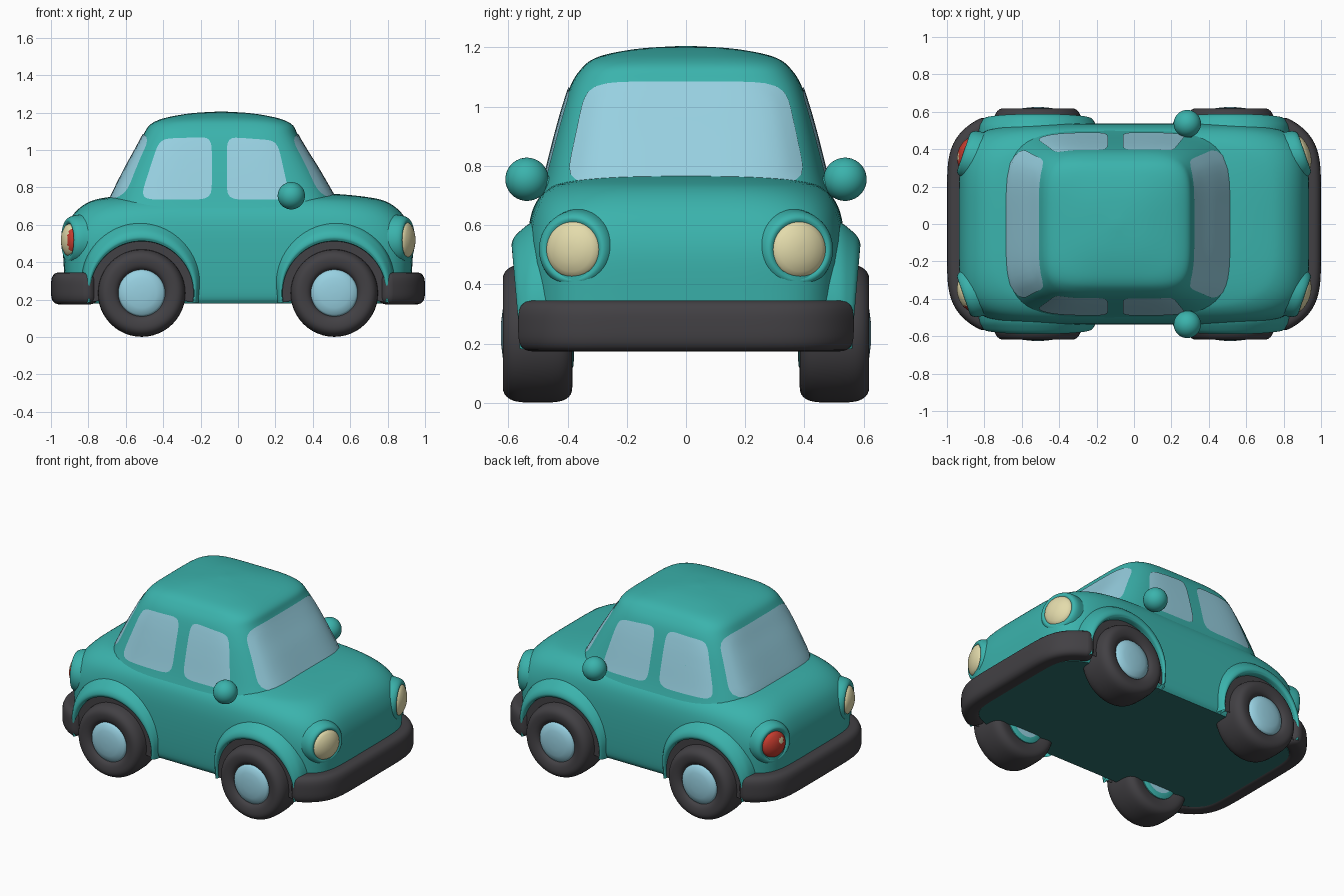
import bpy, bmesh, math
from math import sin, cos, pi, radians
from mathutils import Vector, Matrix
from mathutils.bvhtree import BVHTree

if "Cube" in bpy.data.objects:
    bpy.data.objects.remove(bpy.data.objects["Cube"])


def material(name, rgb):
    m = bpy.data.materials.new(name)
    m.diffuse_color = (*rgb, 1)
    m.use_nodes = True
    m.node_tree.nodes["Principled BSDF"].inputs["Base Color"].default_value = m.diffuse_color
    return m


TEAL = material("teal paint", (0.043, 0.45, 0.415))
DARK = material("dark rubber", (0.055, 0.052, 0.058))
BLUE = material("pale blue glass", (0.31, 0.63, 0.75))
CREAM = material("cream lens", (0.77, 0.71, 0.41))
RED = material("red lens", (0.56, 0.045, 0.028))
UNDER = material("dark teal underside", (0.027, 0.165, 0.155))


def skin(name, rings, mats, closed=True, caps=True, mirror="", out=None, rule=None):
    """Join equal rings of points into one smooth surface."""
    bm = bmesh.new()
    vs = [[bm.verts.new(p) for p in r] for r in rings]
    n = len(rings[0])
    for a, b in zip(vs, vs[1:]):
        for i in range(n if closed else n - 1):
            j = (i + 1) % n
            bm.faces.new((a[i], a[j], b[j], b[i]))
    if caps:
        bm.faces.new(vs[0])
        bm.faces.new(vs[-1])
    bmesh.ops.recalc_face_normals(bm, faces=bm.faces)
    if out is not None:
        bm.normal_update()
        if sum(f.normal.dot(Vector(out)) * f.calc_area() for f in bm.faces) < 0:
            bmesh.ops.reverse_faces(bm, faces=bm.faces)
    if rule:
        for f in bm.faces:
            f.material_index = rule(f.calc_center_median())
    me = bpy.data.meshes.new(name)
    bm.to_mesh(me)
    bm.free()
    for m in mats:
        me.materials.append(m)
    ob = bpy.data.objects.new(name, me)
    bpy.context.collection.objects.link(ob)
    bpy.ops.object.select_all(action='DESELECT')
    ob.select_set(True)
    bpy.context.view_layer.objects.active = ob
    bpy.ops.object.shade_smooth_by_angle(angle=radians(50))
    if mirror:
        mod = ob.modifiers.new("mirror", 'MIRROR')
        mod.use_axis = ("x" in mirror, "y" in mirror, False)
    return ob


def superellipse(t, n):
    c, s = cos(t), sin(t)
    r = (abs(c) ** n + abs(s) ** n) ** (-1 / n)
    return r * c, r * s


def smooth_rows(rows, steps=5):
    """Catmull-Rom interpolation between rows of numbers."""
    res = []
    for i in range(len(rows) - 1):
        p0, p1, p2 = rows[max(i - 1, 0)], rows[i], rows[i + 1]
        p3 = rows[min(i + 2, len(rows) - 1)]
        for k in range(steps):
            t = k / steps
            res.append([0.5 * (2 * b + (c - a) * t + (2 * a - 5 * b + 4 * c - d) * t * t
                               + (3 * b - a - 3 * c + d) * t ** 3)
                        for a, b, c, d in zip(p0, p1, p2, p3)])
    return res + [list(rows[-1])]


def shell(name, rows, mats, seg=112, **kw):
    """Stack of superellipse outlines: z, x min, x max, half width, squareness."""
    rings = []
    for z, x0, x1, b, n in smooth_rows(rows):
        pts = [superellipse(2 * pi * i / seg, n) for i in range(seg)]
        rings.append([((x0 + x1) / 2 + u * (x1 - x0) / 2, v * b, z) for u, v in pts])
    return skin(name, rings, mats, **kw)


def lathe(name, profile, mat4, mats, a0=0.0, a1=2 * pi, seg=48, **kw):
    full = a1 - a0 > 2 * pi - 0.01
    count = seg if full else seg + 1
    angles = [a0 + (a1 - a0) * i / seg for i in range(count)]
    rings = [[mat4 @ Vector((r * cos(t), r * sin(t), h)) for t in angles] for r, h in profile]
    return skin(name, rings, mats, closed=full, **kw)


# lower body with dark underside
shell("lower_body", [
    (0.18, -0.905, 0.905, 0.505, 6), (0.22, -0.92, 0.92, 0.525, 6),
    (0.35, -0.93, 0.93, 0.535, 6), (0.50, -0.935, 0.935, 0.537, 6),
    (0.60, -0.912, 0.912, 0.53, 5.5), (0.67, -0.868, 0.868, 0.51, 5),
    (0.72, -0.80, 0.80, 0.47, 4.5), (0.745, -0.71, 0.71, 0.42, 4),
    (0.765, -0.52, 0.52, 0.32, 3), (0.775, -0.25, 0.25, 0.16, 2.5),
    (0.777, -0.02, 0.02, 0.02, 2)], [TEAL, UNDER], rule=lambda c: int(c.z < 0.181))

# cabin with roof
cabin = shell("cabin", [
    (0.64, -0.74, 0.58, 0.515, 4.5), (0.70, -0.70, 0.545, 0.495, 4.5),
    (0.77, -0.67, 0.505, 0.475, 4.5), (0.90, -0.605, 0.43, 0.442, 4.7),
    (1.00, -0.55, 0.367, 0.414, 5), (1.08, -0.507, 0.32, 0.386, 5),
    (1.13, -0.475, 0.295, 0.352, 5), (1.16, -0.425, 0.245, 0.315, 4.5),
    (1.18, -0.35, 0.17, 0.255, 3.5), (1.197, -0.24, 0.06, 0.15, 3),
    (1.205, -0.11, -0.07, 0.02, 2)], [TEAL])
tree = BVHTree.FromPolygons([v.co for v in cabin.data.vertices],
                            [p.vertices for p in cabin.data.polygons])


def window(name, corners, origin, mirror=""):
    """Rounded pane projected on the cabin; corners run bottom a, b, then top b, a."""
    c = [Vector(p) for p in corners]
    far = Vector(origin)
    direction = -far.normalized()
    rings = []
    for s in [0.001] + [k / 10 for k in range(1, 11)]:
        ring = []
        for i in range(64):
            u, v = superellipse(2 * pi * i / 64, 7)
            u, v = (u * s + 1) / 2, (v * s + 1) / 2
            p = c[0].lerp(c[1], u).lerp(c[3].lerp(c[2], u), v)
            start = Vector((p.x, far.y, p.y)) if far.y else Vector((far.x, p.x, p.y))
            ring.append(tree.ray_cast(start, direction)[0] - direction * 0.005)
        rings.append(ring)
    return skin(name, rings, [BLUE], caps=False, mirror=mirror, out=-direction)


# windows
window("rear_side_window", [(-0.525, 0.735), (-0.14, 0.735), (-0.14, 1.07), (-0.42, 1.06)], (0, 2, 0), "y")
window("front_side_window", [(-0.06, 0.735), (0.28, 0.735), (0.21, 1.05), (-0.06, 1.07)], (0, 2, 0), "y")
glass = [(-0.41, 0.735), (0.41, 0.735), (0.335, 1.085), (-0.335, 1.085)]
window("windshield", glass, (2, 0, 0))
window("rear_window", glass, (-2, 0, 0))

# wheels
axle = Matrix.Translation((0.515, 0, 0.235)) @ Matrix.Rotation(-pi / 2, 4, 'X')
lathe("tires", smooth_rows([(0.11, 0.40), (0.15, 0.388), (0.195, 0.385), (0.222, 0.405),
                            (0.233, 0.45), (0.233, 0.55), (0.222, 0.595), (0.195, 0.617),
                            (0.155, 0.615), (0.13, 0.60), (0.118, 0.57)], 3),
      axle, [DARK], mirror="xy")
lathe("hubcaps", [(0.126, 0.57), (0.125, 0.597), (0.115, 0.608), (0.08, 0.619),
                  (0.04, 0.624), (0.004, 0.625)], axle, [BLUE], mirror="xy")
lathe("inner_hubs", [(0.13, 0.42), (0.128, 0.388), (0.11, 0.38), (0.095, 0.379), (0.004, 0.378)],
      axle, [TEAL, BLUE], mirror="xy",
      rule=lambda c: int((c - Vector((0.515, c.y, 0.235))).length < 0.09))

# wheel arches: flared lips that get thinner towards the sill, with dark wells behind
rings = []
for r, h in smooth_rows([(0.277, 0.45), (0.277, 0.565), (0.285, 0.583), (0.30, 0.589),
                         (0.325, 0.58), (0.35, 0.555), (0.375, 0.52), (0.39, 0.47)], 3):
    ring = []
    for i in range(49):
        t = -0.18 + (pi + 0.36) * i / 48
        up = max(0, sin(t))
        rad = 0.277 + (r - 0.277) * (0.3 + 0.7 * up)
        y = h if h < 0.53 else 0.53 + (h - 0.53) * (0.55 + 0.45 * up)
        ring.append((0.515 + rad * cos(t), y, 0.235 + rad * sin(t)))
    rings.append(ring)
skin("wheel_arches", rings, [TEAL], closed=False, caps=False, mirror="xy", out=(0, 1, 0))
lathe("wheel_wells", [(0.05, 0.543), (0.279, 0.543)], axle, [DARK], a0=pi - 0.18,
      a1=2 * pi + 0.18, caps=False, mirror="xy", out=(0, 1, 0))

# bumpers: rounded section swept along a bent path
path = []
for i in range(-24, 25):
    t = sin(i / 24 * pi / 2)
    slope = -0.14 * 7 * abs(t) ** 6 * (1 if t > 0 else -1) / 0.508
    path.append((Vector((0.938 - 0.14 * abs(t) ** 7, t * 0.508, 0.26)),
                 Vector((slope, 1, 0)).normalized(), 1.0))
ends = [(0.015, 0.94), (0.028, 0.82), (0.036, 0.65), (0.041, 0.4), (0.042, 0.1)]
first, last = path[0], path[-1]
path = ([(first[0] - first[1] * d, first[1], s) for d, s in reversed(ends)] + path
        + [(last[0] + last[1] * d, last[1], s) for d, s in ends])
rings = []
for p, tan, s in path:
    side = Vector((tan.y, -tan.x, 0))
    pts = [superellipse(2 * pi * i / 32, 3.5) for i in range(32)]
    rings.append([p + side * (u * 0.062 * s) + Vector((0, 0, v * (0.036 + 0.05 * s)))
                  for u, v in pts])
skin("bumpers", rings, [DARK], mirror="x")


# lamps
def lamp(x, y, turn):
    return (Matrix.Translation((x, y, 0.518)) @ Matrix.Rotation(radians(turn), 4, 'Z')
            @ Matrix.Rotation(pi / 2, 4, 'Y'))


def lens(size):
    return [(r * size, h) for r, h in [
        (1, -0.03), (0.99, 0.004), (0.91, 0.016), (0.77, 0.024), (0.62, 0.031),
        (0.46, 0.036), (0.31, 0.039), (0.15, 0.041), (0.03, 0.041)]]


lathe("lamp_rims", smooth_rows([(0.075, -0.01), (0.09, 0.006), (0.106, 0.012), (0.12, 0.002),
                                (0.13, -0.02), (0.137, -0.06)], 3),
      lamp(0.90, 0.38, 19), [TEAL], caps=False, mirror="xy", out=(1, 0.4, 0))
lathe("headlights", lens(0.097), lamp(0.90, 0.38, 19), [CREAM], mirror="y")
lathe("left_tail_light", lens(0.083), lamp(-0.90, 0.38, 161), [RED, CREAM],
      rule=lambda c: int((c - Vector((-0.94, 0.36, 0.545))).length < 0.02))
lathe("right_tail_light", lens(0.088), lamp(-0.90, -0.38, -161), [CREAM, RED],
      rule=lambda c: int(c.y < -0.437 and 0.46 < c.z < 0.58))

# door mirrors
ball = [(max(0.003, 0.073 * sin(pi * i / 20)), -0.073 * cos(pi * i / 20)) for i in range(21)]
lathe("door_mirrors", ball, Matrix.Translation((0.285, 0.537, 0.755)), [TEAL], seg=36, mirror="y")
lathe("mirror_stalks", [(0.025, 0.44), (0.025, 0.52)],
      Matrix.Translation((0.285, 0, 0.74)) @ Matrix.Rotation(-pi / 2, 4, 'X'),
      [TEAL], seg=20, mirror="y")
